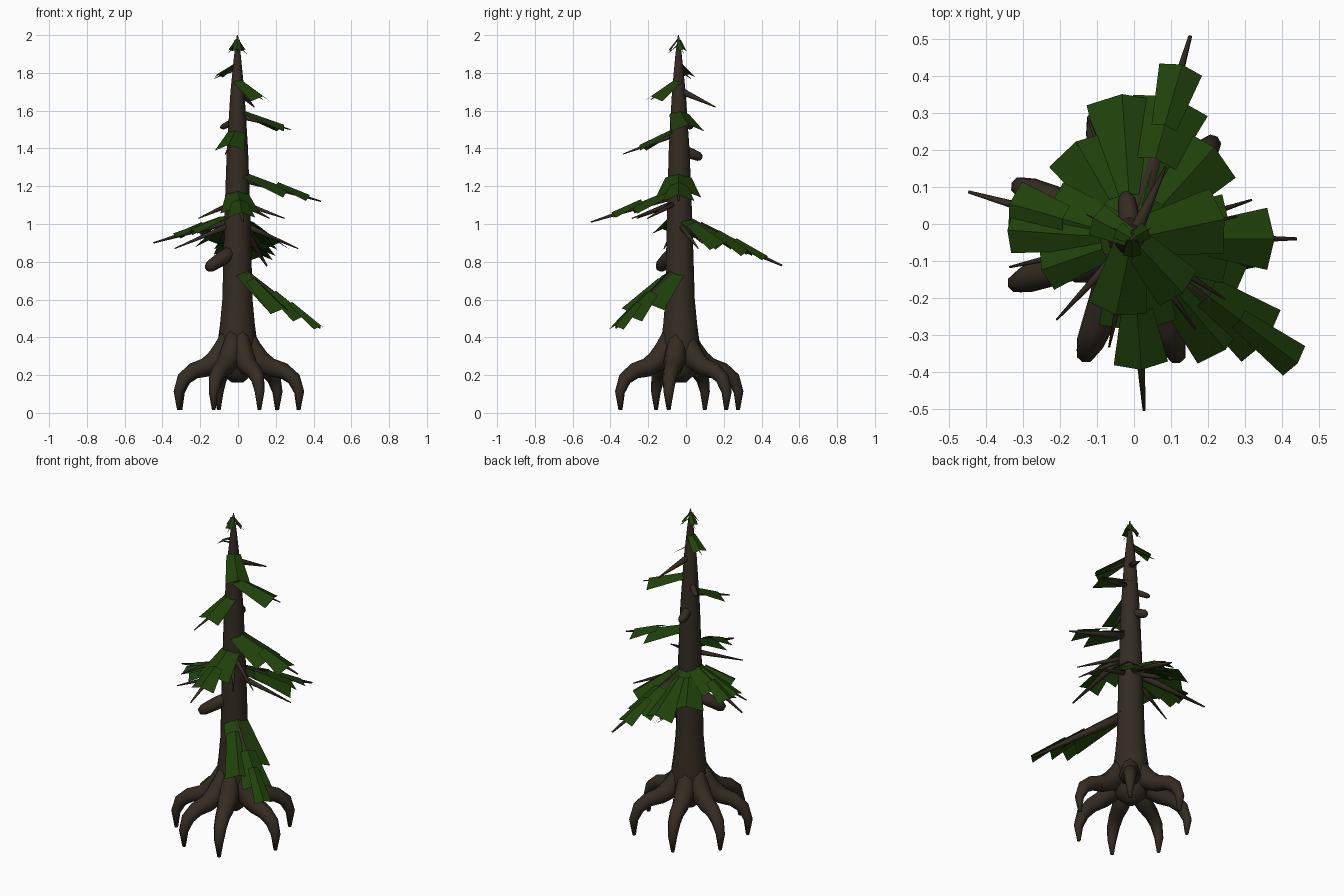
import bpy, bmesh, math
from mathutils import Vector

if "Cube" in bpy.data.objects:
    bpy.data.objects.remove(bpy.data.objects["Cube"], do_unlink=True)

AXIS = Vector((-0.005, -0.04, 0))


def material(name, rgb):
    m = bpy.data.materials.new(name)
    m.use_nodes = True
    m.diffuse_color = (*rgb, 1)
    bsdf = next(n for n in m.node_tree.nodes if n.type == 'BSDF_PRINCIPLED')
    bsdf.inputs["Base Color"].default_value = (*rgb, 1)
    return m


BARK = material("dark bark", (0.035, 0.025, 0.016))
NEEDLES = material("pine green", (0.014, 0.053, 0.003))


def finish(name, bm, mat, smooth):
    mesh = bpy.data.meshes.new(name)
    bm.to_mesh(mesh)
    bm.free()
    mesh.materials.append(mat)
    for polygon in mesh.polygons:
        polygon.use_smooth = smooth
    obj = bpy.data.objects.new(name, mesh)
    bpy.context.collection.objects.link(obj)


def direction(azimuth):
    angle = math.radians(azimuth)
    return Vector((math.cos(angle), math.sin(angle), 0))


def polar(azimuth, radius, z):
    return AXIS + direction(azimuth) * radius + Vector((0, 0, z))


def tube(name, path, radii, side, sides=8):
    """Round limb swept along a path; side is a fixed vector across the path."""
    bm = bmesh.new()
    rings = []
    last = len(path) - 1
    for i, (point, radius) in enumerate(zip(path, radii)):
        along = (path[min(i + 1, last)] - path[max(i - 1, 0)]).normalized()
        across = along.cross(side).normalized()
        ring = []
        for k in range(sides):
            angle = k * math.tau / sides
            offset = side * math.cos(angle) + across * math.sin(angle)
            ring.append(bm.verts.new(point + offset * radius))
        rings.append(ring)
    for lower, upper in zip(rings, rings[1:]):
        for k in range(sides):
            n = (k + 1) % sides
            bm.faces.new((lower[k], lower[n], upper[n], upper[k]))
    bm.faces.new(rings[0])
    bm.faces.new(rings[-1])
    bmesh.ops.recalc_face_normals(bm, faces=bm.faces)
    finish(name, bm, BARK, True)


# Trunk: flared foot, long taper to a point
profile = [(0.16, 0.03), (0.21, 0.085), (0.3, 0.11), (0.38, 0.104), (0.47, 0.092), (0.6, 0.08),
           (1, 0.07), (1.4, 0.056), (1.7, 0.037), (1.9, 0.017), (2, 0.003)]
tube("trunk", [AXIS + Vector((0.002, 0.012 - 0.006 * z, z)) for z, radius in profile],
     [radius for z, radius in profile], direction(0), 14)

# Arched roots standing on their tips
root_curve = [(0.055, 0.43, 0.03), (0.075, 0.345, 0.055), (0.12, 0.275, 0.06),
              (0.18, 0.24, 0.05), (0.25, 0.222, 0.043), (0.305, 0.18, 0.037),
              (0.333, 0.11, 0.027), (0.33, 0.015, 0.01)]
for i, azimuth in enumerate((50, 107, 155, 201, 248, 291, 351)):
    tube(f"root_{i + 1}", [polar(azimuth, radius, z) for radius, z, thickness in root_curve],
         [thickness for radius, z, thickness in root_curve], direction(azimuth + 90))


def limb(name, azimuth, base, tip, length, thickness=0.06):
    """Drooping pointed branch, thicker the longer it is."""
    steps = (0, 0.5, 1)
    tube(name, [polar(azimuth, length * t, base + (tip - base) * t) for t in steps],
         [thickness * length * (1 - 0.85 * t) for t in steps], direction(azimuth + 90), 6)


def spray(bm, azimuth, start, end, width, height):
    """Flared plate of needles folded along its middle."""
    out, side = direction(azimuth), direction(azimuth + 90)
    rows = []
    for radius, w, lift in ((start, 0.58 * width, 0.035), (end, width, 0.016)):
        middle = AXIS + out * radius + Vector((0, 0, height(radius) + lift))
        fold = out * 0.12 * w + Vector((0, 0, 0.19 * w))
        rows.append([bm.verts.new(middle + side * t * w / 2 - fold * abs(t)) for t in (-1, 0, 1)])
    inner, outer = rows
    for k in range(2):
        bm.faces.new((inner[k], outer[k], outer[k + 1], inner[k + 1]))


def bough(name, azimuth, base, tip, length, reach, width, count, extras=()):
    """Limb carrying overlapping sprays that narrow outward, plus turned side sprays."""
    limb(name + "_limb", azimuth, base, tip, length)

    def height(radius):
        return base + (tip - base) * radius / length

    bm = bmesh.new()
    start = 0.12 * reach
    for k in range(count):
        end = reach * math.sqrt((k + 1) / count)
        spray(bm, azimuth, start, end, width * (1 - 0.3 * k), height)
        start = 0.8 * end
    for yaw, part in extras:
        spray(bm, azimuth + yaw, 0.25 * reach, part * reach, 0.65 * width, height)
    finish(name + "_needles", bm, NEEDLES, False)


# Leafy boughs
bough("low_bough", -37, 0.755, 0.45, 0.55, 0.56, 0.25, 3, [(-13, 0.7)])
bough("back_bough", 74, 1.03, 0.78, 0.57, 0.49, 0.3, 3, [(-26, 0.68), (20, 0.8), (46, 0.62)])
bough("left_bough", 164, 1.03, 0.9, 0.46, 0.345, 0.19, 2, [(12, 0.98), (35, 0.75)])
bough("right_bough", 0, 1.25, 1.12, 0.445, 0.385, 0.24, 2)
bough("front_bough", -86, 1.16, 1.01, 0.465, 0.355, 0.21, 2)
bough("upper_right_bough", 12, 1.575, 1.5, 0.29, 0.255, 0.18, 1)
bough("upper_front_bough", -102, 1.48, 1.37, 0.3, 0.21, 0.16, 1)
bough("high_front_bough", -47, 1.74, 1.66, 0.2, 0.2, 0.14, 1)
bough("high_left_bough", 152, 1.82, 1.77, 0.14, 0.12, 0.09, 1)
for i in range(3):
    bough(f"crown_bough_{i + 1}", 30 + 120 * i, 1.95, 1.9, 0.06, 0.05, 0.05, 1)

# Bare twigs: a whorl at mid height and a few above
for i, azimuth in enumerate((18, 110, 193)):
    limb(f"whorl_twig_{i + 1}", azimuth, 1.01, 0.87, 0.34)
for i, azimuth in enumerate((-55, -33, 227)):
    limb(f"front_twig_{i + 1}", azimuth, 1.12, 1.03, 0.3)
limb("high_twig", 65, 1.71, 1.62, 0.215, 0.1)


def stub(name, azimuth, base, tip, length, radius):
    """Broken branch with a blunt end."""
    shape = ((0, 1), (0.55, 1), (0.88, 0.85), (1, 0.45))
    tube(name, [polar(azimuth, length * t, base + (tip - base) * t) for t, scale in shape],
         [radius * scale for t, scale in shape], direction(azimuth + 90))


stub("left_stub", 213, 0.87, 0.765, 0.19, 0.039)
stub("back_stub", 98, 1.4, 1.35, 0.125, 0.028)
stub("upper_stub", 140, 1.55, 1.51, 0.11, 0.018)
